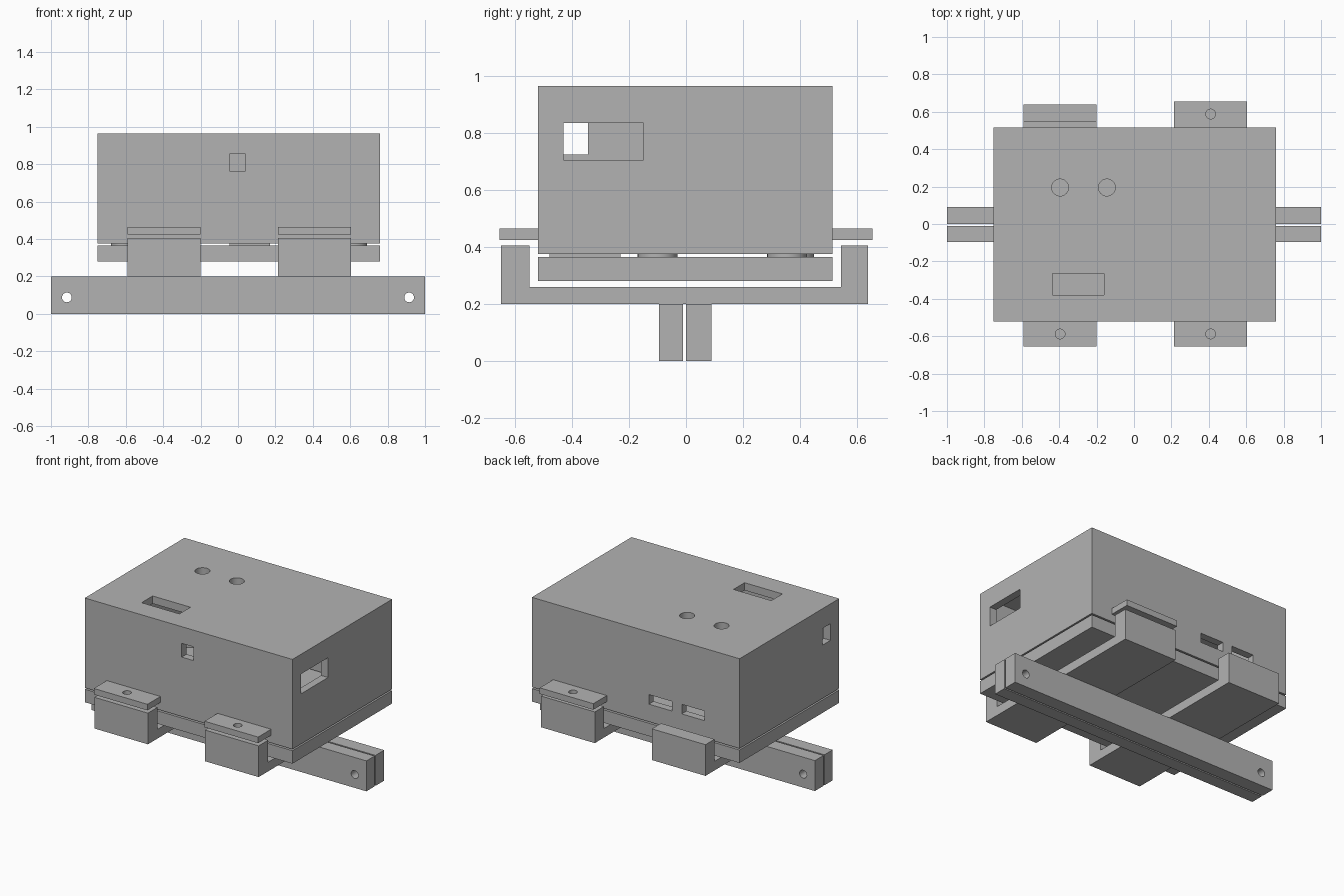
import bpy
import math

if "Cube" in bpy.data.objects:
    bpy.data.objects.remove(bpy.data.objects["Cube"], do_unlink=True)

grey = bpy.data.materials.new("plain_grey")
grey.use_nodes = True
grey.diffuse_color = (0.45, 0.45, 0.45, 1)
grey.node_tree.nodes["Principled BSDF"].inputs["Base Color"].default_value = (0.45, 0.45, 0.45, 1)


def box(name, x, y, z):
    """Block spanning the given (low, high) ranges."""
    spans = (x, y, z)
    bpy.ops.mesh.primitive_cube_add(size=1, location=[sum(s) / 2 for s in spans])
    ob = bpy.context.object
    ob.name = name
    ob.scale = [s[1] - s[0] for s in spans]
    bpy.ops.object.transform_apply(location=False, rotation=False, scale=True)
    ob.data.materials.append(grey)
    return ob


def rod(name, centre, radius, depth, tilt=0):
    """Round bar along z, or along y when tilted."""
    bpy.ops.mesh.primitive_cylinder_add(vertices=32, radius=radius, depth=depth,
                                        location=centre, rotation=(tilt, 0, 0))
    ob = bpy.context.object
    ob.name = name
    ob.data.materials.append(grey)
    return ob


def smooth(ob):
    bpy.ops.object.select_all(action="DESELECT")
    ob.select_set(True)
    bpy.context.view_layer.objects.active = ob
    bpy.ops.object.shade_smooth_by_angle(angle=math.radians(30))


def combine(ob, others, operation="DIFFERENCE"):
    """Apply booleans and discard the helper objects."""
    bpy.context.view_layer.objects.active = ob
    for other in others:
        mod = ob.modifiers.new("combine", "BOOLEAN")
        mod.operation, mod.solver, mod.object = operation, "EXACT", other
        bpy.ops.object.modifier_apply(modifier=mod.name)
        bpy.data.objects.remove(other, do_unlink=True)
    smooth(ob)


BODY_X, BODY_Y = (-0.75, 0.76), (-0.52, 0.515)
BRACKETS = {"right": (-0.59, -0.2), "left": (0.215, 0.605)}

# Hollow cover, open underneath, with its openings
cover = box("cover", BODY_X, BODY_Y, (0.375, 0.965))
combine(cover, [
    box("cavity", (-0.7, 0.71), (-0.47, 0.465), (0.3, 0.915)),
    box("side_window", (0.65, 0.85), (-0.43, -0.15), (0.705, 0.835)),
    box("small_side_window", (-0.85, -0.65), (-0.43, -0.345), (0.725, 0.835)),
    box("front_window", (-0.045, 0.04), (-0.6, -0.4), (0.765, 0.855)),
    box("back_slot_a", (-0.26, -0.09), (0.4, 0.6), (0.49, 0.553)),
    box("back_slot_b", (-0.495, -0.33), (0.4, 0.6), (0.49, 0.553)),
    box("top_slot", (-0.435, -0.16), (-0.38, -0.265), (0.85, 1.05)),
    rod("top_hole_a", (-0.395, 0.195, 0.95), 0.045, 0.2),
    rod("top_hole_b", (-0.145, 0.195, 0.95), 0.045, 0.2),
])

# Fixing tabs, two at the front and one at the back
tabs = [("front_right_tab", BRACKETS["right"], (-0.655, -0.52), -0.588),
        ("front_left_tab", BRACKETS["left"], (-0.655, -0.52), -0.588),
        ("back_left_tab", BRACKETS["left"], (0.515, 0.655), 0.588)]
for name, x, y, hole_y in tabs:
    tab = box(name, x, y, (0.425, 0.465))
    combine(tab, [rod("tab_hole", (sum(x) / 2, hole_y, 0.445), 0.026, 0.2)])

# Base plate with standoffs and a support block
box("base_plate", BODY_X, BODY_Y, (0.28, 0.365))
for x, y in ((-0.61, -0.1), (-0.61, 0.38), (0.62, -0.1), (0.62, 0.355)):
    smooth(rod("standoff", (x, y, 0.39), 0.07, 0.06))
box("support_block", (-0.045, 0.17), (-0.48, -0.23), (0.36, 0.42))

# U-shaped brackets under the plate
for side, x in BRACKETS.items():
    bracket = box(side + "_bracket", x, (-0.65, 0.64), (0.2, 0.405))
    combine(bracket, [box("channel", (x[0] - 0.1, x[1] + 0.1), (-0.55, 0.545), (0.26, 0.6))])

# Twin rails with a bolt hole at each end
for name, y in (("front_rail", (-0.095, -0.01)), ("back_rail", (0.0, 0.09))):
    rail = box(name, (-1, 1), y, (0, 0.2))
    combine(rail, [rod("rail_hole", (s * 0.915, 0, 0.088), 0.026, 0.5, math.pi / 2)
                   for s in (-1, 1)])
